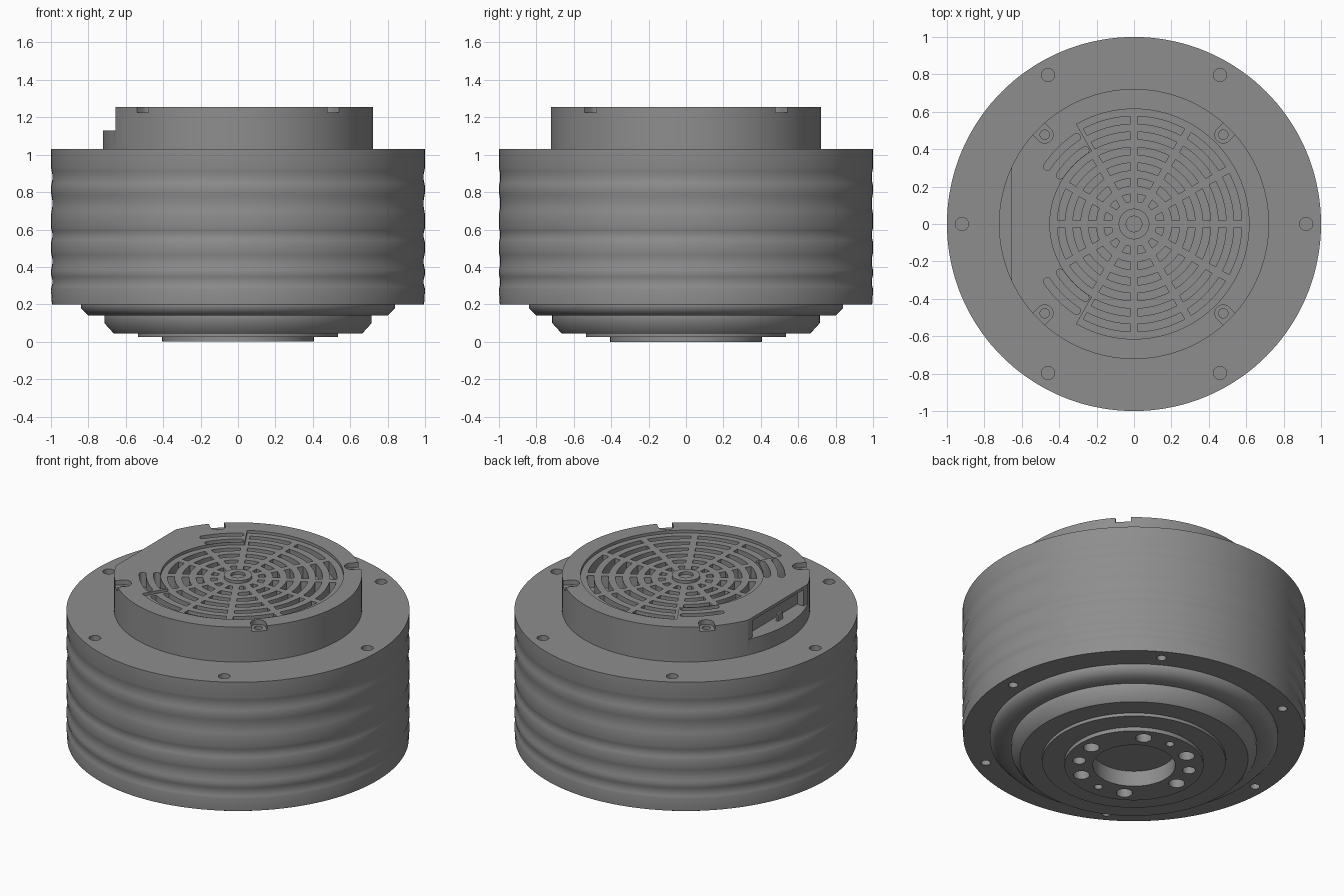
import bpy, bmesh
from math import cos, sin, radians, asin, degrees, pi

if "Cube" in bpy.data.objects:
    bpy.data.objects.remove(bpy.data.objects["Cube"])

grey = bpy.data.materials.new("dark_grey")
grey.diffuse_color = (.27, .27, .27, 1)
grey.use_nodes = True
grey.node_tree.nodes["Principled BSDF"].inputs["Base Color"].default_value = grey.diffuse_color


def new_object(name, bm):
    bmesh.ops.recalc_face_normals(bm, faces=bm.faces[:])
    me = bpy.data.meshes.new(name)
    bm.to_mesh(me)
    bm.free()
    me.materials.append(grey)
    ob = bpy.data.objects.new(name, me)
    bpy.context.collection.objects.link(ob)
    return ob


def lathe(name, profile, n=144, closed=False):
    """Revolve (r, z) points about z; open profiles get flat end caps."""
    bm = bmesh.new()
    rings = [[bm.verts.new((r * cos(2 * pi * i / n), r * sin(2 * pi * i / n), z))
              for i in range(n)] for r, z in profile]
    pairs = list(zip(rings, rings[1:]))
    if closed:
        pairs.append((rings[-1], rings[0]))
    else:
        bm.faces.new(rings[0])
        bm.faces.new(rings[-1])
    for a, b in pairs:
        for i in range(n):
            j = (i + 1) % n
            bm.faces.new((a[i], a[j], b[j], b[i]))
    return new_object(name, bm)


def arc(r, a0, a1, n, cx=0, cy=0):
    return [(cx + r * cos(radians(a0 + (a1 - a0) * i / n)),
             cy + r * sin(radians(a0 + (a1 - a0) * i / n))) for i in range(n + 1)]


def circle(r, dist, ang, n=24):
    return arc(r, 0, 360, n, dist * cos(radians(ang)), dist * sin(radians(ang)))[:-1]


def rect(x0, x1, y0, y1):
    return [(x0, y0), (x1, y0), (x1, y1), (x0, y1)]


def prisms(name, items):
    """Extruded outlines: list of (points, z0, z1) in one mesh."""
    bm = bmesh.new()
    for pts, z0, z1 in items:
        lo = [bm.verts.new((x, y, z0)) for x, y in pts]
        hi = [bm.verts.new((x, y, z1)) for x, y in pts]
        bm.faces.new(lo[::-1])
        bm.faces.new(hi)
        for i in range(len(pts)):
            j = (i + 1) % len(pts)
            bm.faces.new((lo[i], lo[j], hi[j], hi[i]))
    return new_object(name, bm)


def cut(ob, items):
    cutter = prisms("cutter", items)
    cutter.hide_render = True
    mod = ob.modifiers.new("cut", 'BOOLEAN')
    mod.operation, mod.solver, mod.object = 'DIFFERENCE', 'EXACT', cutter
    dg = bpy.context.evaluated_depsgraph_get()
    me = bpy.data.meshes.new_from_object(ob.evaluated_get(dg))
    ob.modifiers.clear()
    ob.data = me
    bpy.data.objects.remove(cutter)


# Main housing: stepped base, shallow wavy side, flat top flange
profile = [(.24, .10), (.24, 0), (.405, 0), (.405, .025), (.535, .025), (.535, .045),
           (.665, .045), (.715, .10), (.715, .14), (.80, .14), (.84, .18), (.84, .20), (.995, .20)]
for z0, z1 in [(.28, .36), (.38, .48), (.53, .61), (.68, .80), (.83, .93)]:
    for t, d in [(0, 0), (.15, .003), (.35, .007), (.65, .007), (.85, .003), (1, 0)]:
        profile.append((1 - d, z0 + (z1 - z0) * t))
profile.append((1, 1.03))
housing = lathe("housing", profile)

holes = []
for k in range(6):
    a = 60 * k
    holes += [(circle(.035, .92, a), .95, 1.1),      # flange holes, top
              (circle(.028, .92, a), .1, .28),       # flange holes, bottom
              (circle(.047, .325, a), -.1, .09)]     # bolt circle
for a, r in [(150, .038), (330, .038), (90, .025), (270, .025)]:
    holes.append((circle(r, .325, a), -.1, .09))     # dowel holes
cut(housing, holes)

# Top cap with flat side, ledge and connector pocket
TOP = 1.255
cap = lathe("top_cap", [(.722, 1.03), (.722, TOP)])
cut(cap, [(rect(-.9, -.655, -.5, .5), 1.13, 1.4)])
cut(cap, [(rect(-.70, -.61, -.26, .26), 1.13, 1.235)])
connector_tab = prisms("connector_tab", [(rect(-.655, -.64, -.05, 0), 1.13, 1.175)])

# Grille recess (narrower beside the flat) and U-shaped screw notches
items = [(arc(.615, -120, 120, 96) + arc(.45, 120, 240, 40), TOP - .018, 1.4)]
for a in (45, 135, 225, 315):
    u = arc(.045, 90, 270, 12, .675, 0) + [(.8, -.045), (.8, .045)]
    c, s = cos(radians(a)), sin(radians(a))
    items.append(([(x * c - y * s, x * s + y * c) for x, y in u], TOP - .03, 1.4))
cut(cap, items)

# Ventilation slots between twelve spokes, and the screw holes
items = [(circle(.025, .675, a), 1.16, 1.4) for a in (45, 135, 225, 315)]
for ring in range(6):
    r0 = .121 + .083 * ring
    r1 = r0 + .04
    rm = (r0 + r1) / 2
    for k in range(12):
        a0, a1 = 30 * k, 30 * k + 30
        if ring > 3 and 4 <= k <= 7:
            if k in (4, 7):      # round-ended slots beside the flat
                b0, b1 = a0 + 3.5, a1 - 3.5
                ends = [(b1, b1, b1 + 180), (b0, b0 + 180, b0 + 360)]
                e1, e0 = [arc(.02, s, e, 8, rm * cos(radians(b)), rm * sin(radians(b)))
                          for b, s, e in ends]
                items.append((arc(r1, b0, b1, 10)[:-1] + e1
                              + arc(r0, b1, b0, 10)[1:-1] + e0[:-1], 1.16, 1.4))
            continue
        g0, g1 = degrees(asin(.02 / r0)), degrees(asin(.02 / r1))
        items.append((arc(r1, a0 + g1, a1 - g1, 10) + arc(r0, a1 - g0, a0 + g0, 10), 1.16, 1.4))
cut(cap, items)

# Centre hub on the grille
hub = lathe("grille_hub", [(.042, 1.225), (.082, 1.225), (.082, TOP), (.042, TOP)], 48, True)

for ob in (housing, cap, hub):
    bpy.ops.object.select_all(action='DESELECT')
    ob.select_set(True)
    bpy.context.view_layer.objects.active = ob
    bpy.ops.object.shade_smooth_by_angle(angle=radians(46))
